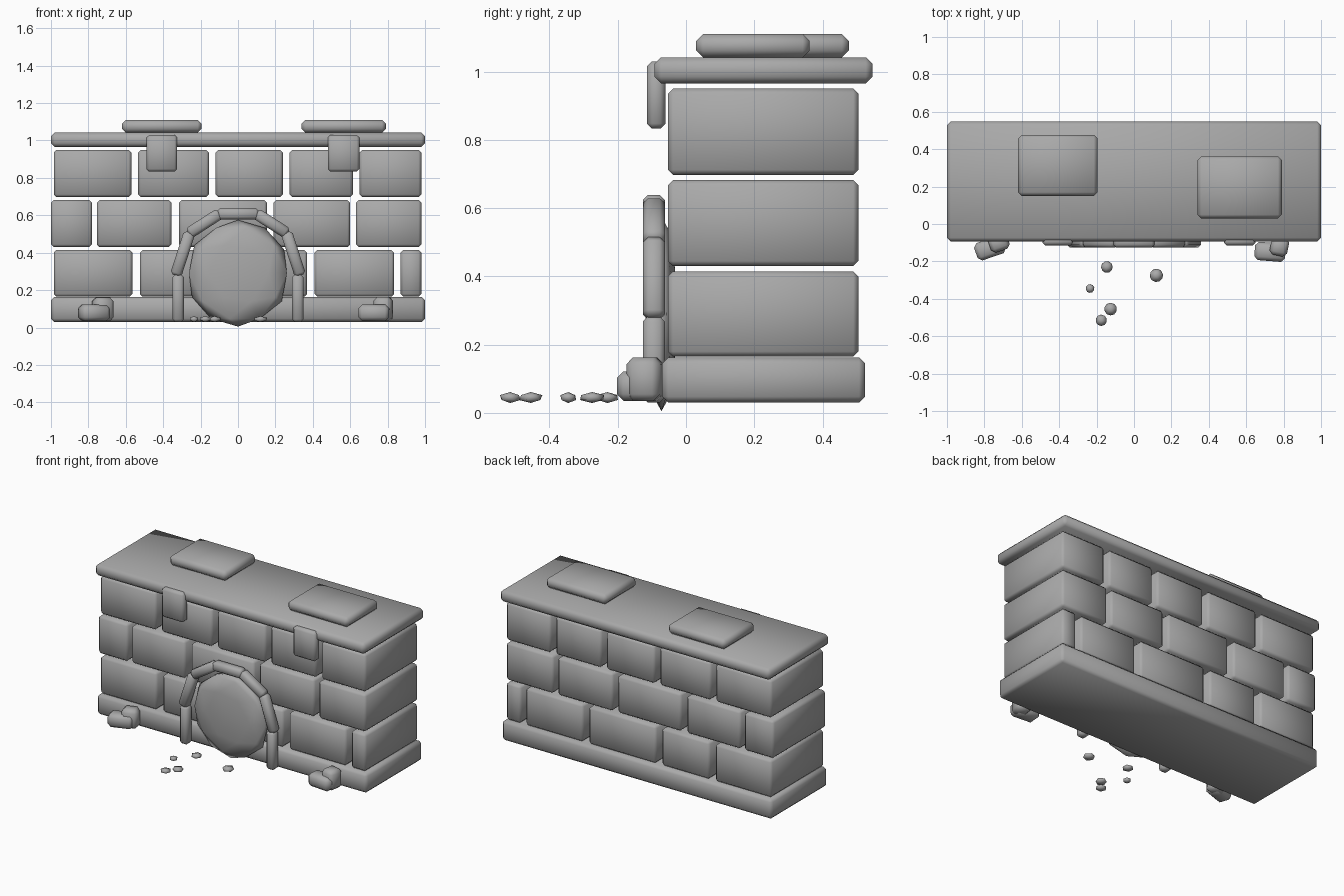
import bpy, bmesh, math
from mathutils import Matrix, Vector

cube = bpy.data.objects.get("Cube")
if cube:
    bpy.data.objects.remove(cube, do_unlink=True)

stone = bpy.data.materials.new("grey stone")
stone.use_nodes = True
GREY = (0.4, 0.4, 0.4, 1)
stone.diffuse_color = GREY
stone.node_tree.nodes["Principled BSDF"].inputs["Base Color"].default_value = GREY


def finish(name, bm, loc, rot=(0, 0, 0)):
    me = bpy.data.meshes.new(name)
    for f in bm.faces:
        f.smooth = True
    bm.to_mesh(me)
    bm.free()
    me.materials.append(stone)
    ob = bpy.data.objects.new(name, me)
    ob.location, ob.rotation_euler = loc, rot
    bpy.context.collection.objects.link(ob)
    return ob


def block(name, x, y, z, bevel=0.015, rot=(0, 0, 0)):
    """Chamfered stone block spanning the given (low, high) ranges."""
    spans = (x, y, z)
    bm = bmesh.new()
    bmesh.ops.create_cube(bm, size=1)
    bmesh.ops.scale(bm, vec=[b - a for a, b in spans], verts=bm.verts)
    bmesh.ops.bevel(bm, geom=bm.edges[:], offset=bevel, segments=1,
                    affect='EDGES', profile=0.5)
    return finish(name, bm, [(a + b) / 2 for a, b in spans], rot)


def lump(name, loc, radii, detail, turn=0):
    """Squashed faceted ball."""
    bm = bmesh.new()
    bmesh.ops.create_icosphere(bm, subdivisions=detail, radius=1)
    bmesh.ops.rotate(bm, verts=bm.verts, cent=(0, 0, 0),
                     matrix=Matrix.Rotation(turn, 3, 'Z'))
    bmesh.ops.scale(bm, vec=radii, verts=bm.verts)
    return finish(name, bm, loc)


# Plinth and capping slab
block("plinth", (-1, 1), (-0.07, 0.525), (0.03, 0.163), 0.018)
block("capping_slab", (-1, 1), (-0.093, 0.547), (0.965, 1.042), 0.02)

# Brick courses: bottom, top and the ends of each full-depth brick
courses = [
    (0.165, 0.415, [(-0.985, -0.565), (-0.525, -0.17), (-0.13, 0.37), (0.41, 0.835), (0.87, 0.98)]),
    (0.43, 0.682, [(-1, -0.78), (-0.755, -0.355), (-0.315, 0.155), (0.19, 0.6), (0.63, 0.98)]),
    (0.697, 0.95, [(-0.985, -0.57), (-0.535, -0.155), (-0.12, 0.24), (0.275, 0.615), (0.65, 0.98)]),
]
for row, (low, high, bricks) in enumerate(courses, 1):
    for n, span in enumerate(bricks, 1):
        block(f"brick_row{row}_{n}", span, (-0.053, 0.505), (low, high))

# Flat stones on top, and stones hanging over the front edge
block("top_stone_right", (-0.62, -0.195), (0.15, 0.477), (1.042, 1.11), 0.02)
block("top_stone_left", (0.34, 0.79), (0.03, 0.362), (1.042, 1.11), 0.02)
block("hanging_stone_right", (-0.49, -0.325), (-0.115, -0.06), (0.833, 1.03))
block("hanging_stone_left", (0.48, 0.65), (-0.115, -0.06), (0.833, 1.03))

# Arch of stones around the opening
ARCH_Y = (-0.126, -0.062)
path = [(0.32, 0.03), (0.32, 0.283), (0.26, 0.505), (0.1, 0.608)]


def arch_stone(name, a, b):
    a, b = Vector(a), Vector(b)
    mid, half = (a + b) / 2, (b - a).length / 2
    lean = math.atan2(b.x - a.x, b.y - a.y)
    block(name, (mid.x - 0.031, mid.x + 0.031), ARCH_Y,
          (mid.y - half, mid.y + half), 0.015, (0, lean, 0))


for side, label in ((1, "left"), (-1, "right")):
    for n, (a, b) in enumerate(zip(path, path[1:]), 1):
        grow = 0.005 if n > 1 else 0
        a, b = Vector((a[0] * side, a[1])), Vector((b[0] * side, b[1]))
        if n == 2:
            a.x += 0.012 * side
        d = (b - a).normalized() * grow
        arch_stone(f"arch_stone_{label}_{n}", a - d, b + d)
arch_stone("arch_keystone", (-0.11, 0.608), (0.11, 0.608))

# Bulging fill of the arched opening
lump("arch_fill", (0, -0.072, 0.29), (0.275, 0.047, 0.285), 2)

# Fallen stones at the corners
block("fallen_stone_right", (-0.85, -0.69), (-0.178, -0.08), (0.035, 0.122), 0.02, (0, 0, 0.33))
block("fallen_stone_right_upper", (-0.775, -0.67), (-0.145, -0.055), (0.035, 0.16), 0.02, (0, 0, 0.33))
block("fallen_stone_left", (0.645, 0.81), (-0.198, -0.1), (0.035, 0.122), 0.02, (0, 0, -0.08))
block("fallen_stone_left_upper", (0.73, 0.825), (-0.17, -0.07), (0.035, 0.163), 0.02, (0, 0, -0.2))

# Pebbles in front
pebbles = [(-0.145, -0.23, 0.035), (0.12, -0.275, 0.04), (-0.235, -0.345, 0.026),
           (-0.125, -0.455, 0.038), (-0.175, -0.515, 0.034)]
for n, (x, y, r) in enumerate(pebbles, 1):
    lump(f"pebble_{n}", (x, y, 0.045), (r, r, 0.016), 1, n * 0.7)
